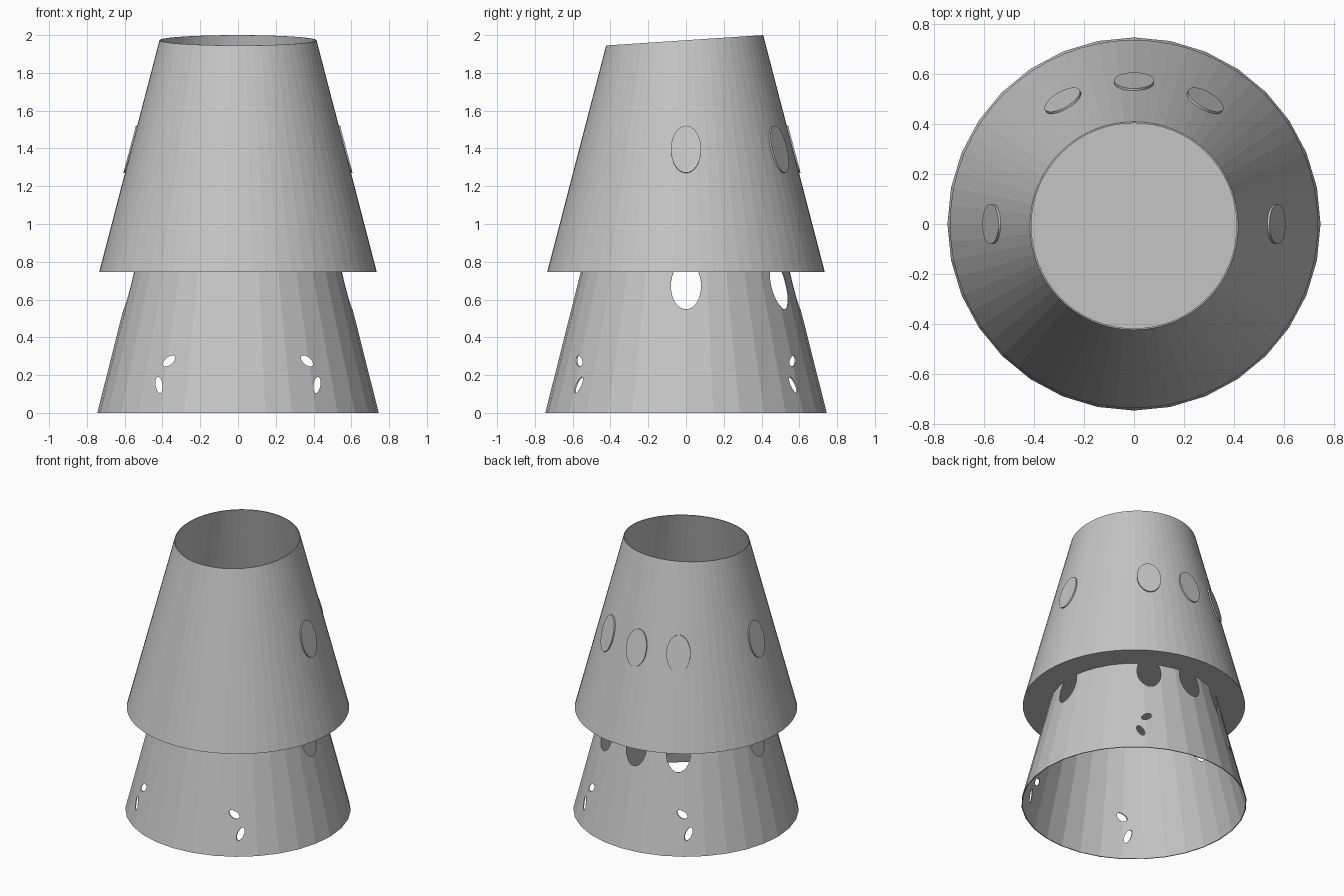
import bpy, bmesh, math
from mathutils import Matrix, Vector

if "Cube" in bpy.data.objects:
    bpy.data.objects.remove(bpy.data.objects["Cube"])

WALL = 0.006
SLANT = 0.066           # rise of the slanted top rim per unit of y
LIFT = 0.745            # height of the upper cup above the skirt
WINDOWS = [0, 60, 90, 120, 180]   # directions of the large ovals

grey = bpy.data.materials.new("plain_grey")
grey.diffuse_color = (0.56, 0.56, 0.56, 1)
grey.use_nodes = True
grey.node_tree.nodes["Principled BSDF"].inputs["Base Color"].default_value = grey.diffuse_color


def finish(name, bm, material=grey):
    bmesh.ops.recalc_face_normals(bm, faces=bm.faces)
    me = bpy.data.meshes.new(name)
    bm.to_mesh(me)
    bm.free()
    ob = bpy.data.objects.new(name, me)
    bpy.context.collection.objects.link(ob)
    if material:
        me.materials.append(material)
    return ob


def cone_shell(name, sides, r0, slope, top, base, floor):
    """Thin tapered wall with a slanted top rim and an optional floor."""
    bm = bmesh.new()
    rings = [[], [], [], []]
    for i in range(sides):
        a = 2 * math.pi * i / sides
        c, s = math.cos(a), math.sin(a)
        ft = 0.006 if floor else 0
        for ring, (rad, is_top) in zip(rings, ((r0, 0), (r0, 1), (r0 - WALL, 1), (r0 - WALL, 0))):
            if is_top:
                r = (rad - slope * top) / (1 + slope * SLANT * s)
                z = top + SLANT * r * s
            else:
                z = ft if rad < r0 else 0
                r = rad - slope * z
            ring.append(bm.verts.new((r * c, r * s, base + z)))
    pairs = [(0, 1), (1, 2), (2, 3)] + ([] if floor else [(3, 0)])
    for p, q in pairs:
        for i in range(sides):
            j = (i + 1) % sides
            bm.faces.new((rings[p][i], rings[p][j], rings[q][j], rings[q][i]))
    if floor:
        bm.faces.new(rings[0])
        bm.faces.new(rings[3])
    return finish(name, bm)


def oval(bm, center, u, v, depth, half_u, half_v, half_depth):
    """Elliptical prism spanned by the axes u and v."""
    m = Matrix((u * half_u, v * half_v, depth * half_depth)).transposed().to_4x4()
    m.translation = center
    bmesh.ops.create_cone(bm, cap_ends=True, segments=32, radius1=1, radius2=1,
                          depth=2, matrix=m)


def wall_axes(deg, slope):
    a = math.radians(deg)
    out = Vector((math.cos(a), math.sin(a), 0))
    side = Vector((-math.sin(a), math.cos(a), 0))
    up = (Vector((0, 0, 1)) - out * slope).normalized()
    return out, side, up, side.cross(up)


# Upper cup, closed at the bottom
cone_shell("upper_cup", 64, 0.735, 0.26, 1.228, LIFT, True)

# Raised oval plates on the upper cup
for k, deg in enumerate(WINDOWS):
    out, side, up, normal = wall_axes(deg, 0.26)
    bm = bmesh.new()
    z = 1.395
    r = 0.735 - 0.26 * (z - LIFT)
    oval(bm, out * (r + 0.003) + Vector((0, 0, z)), side, up, normal, 0.08, 0.129, 0.0045)
    finish(f"oval_plate_{k + 1}", bm)

# Lower skirt, open at both ends
skirt = cone_shell("lower_skirt", 32, 0.745, 0.252, 1.228, 0, False)

# Cutters: large ovals and pairs of small slots front and back
cut_bm = bmesh.new()
for deg in WINDOWS:
    out, side, up, normal = wall_axes(deg, 0.252)
    z = 0.675
    r = 0.745 - 0.252 * z
    oval(cut_bm, out * r + Vector((0, 0, z)), side, up, normal, 0.08, 0.13, 0.1)
for sx in (-1, 1):
    for x, z, tilt, hu, hv in ((0.365, 0.275, 140, 0.038, 0.02), (0.418, 0.148, 82, 0.043, 0.018)):
        t = math.radians(tilt)
        u = Vector((sx * math.cos(t), 0, math.sin(t)))
        v = Vector((-u.z, 0, u.x))
        for sy in (-1, 1):
            oval(cut_bm, Vector((sx * x, sy * 0.58, z)), u, v, Vector((0, 1, 0)), hu, hv, 0.12)
cutter = finish("hole_cutter", cut_bm, None)
cutter.hide_render = True
cutter.hide_set(True)

mod = skirt.modifiers.new("holes", 'BOOLEAN')
mod.operation = 'DIFFERENCE'
mod.solver = 'EXACT'
mod.object = cutter
bpy.context.view_layer.objects.active = skirt
skirt.select_set(True)
bpy.ops.object.modifier_apply(modifier=mod.name)
bpy.data.objects.remove(cutter, do_unlink=True)
